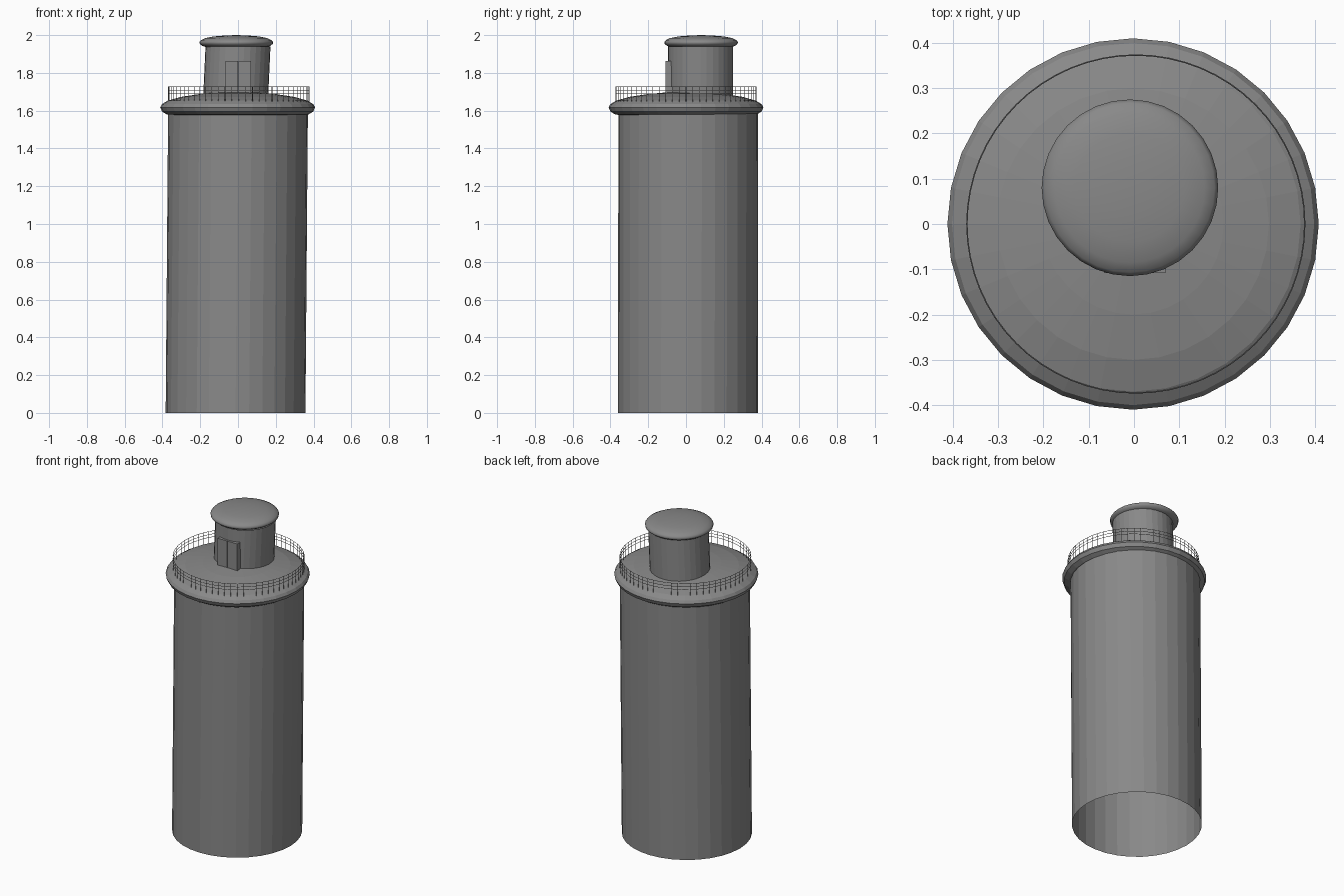
import bpy, bmesh, math
from mathutils import Vector

SIDES = 32
cube = bpy.data.objects.get("Cube")
if cube:
    bpy.data.objects.remove(cube)

grey = bpy.data.materials.new("concrete grey")
grey.use_nodes = True
grey.diffuse_color = (0.25, 0.25, 0.25, 1)
grey.node_tree.nodes["Principled BSDF"].inputs["Base Color"].default_value = grey.diffuse_color


def add_object(name, bm, smooth=False):
    bmesh.ops.recalc_face_normals(bm, faces=bm.faces)
    for f in bm.faces:
        f.smooth = smooth
    mesh = bpy.data.meshes.new(name)
    bm.to_mesh(mesh)
    bm.free()
    mesh.materials.append(grey)
    ob = bpy.data.objects.new(name, mesh)
    bpy.context.collection.objects.link(ob)
    return ob


def lathe(name, profile, base, top=None, smooth=False):
    """Skin rings of (radius, z); the axis may lean from base to top (x, y)."""
    bm = bmesh.new()
    base, top = Vector(base), Vector(top or base)
    z0, z1 = profile[0][1], profile[-1][1]
    rings = []
    for r, z in profile:
        c = base.lerp(top, (z - z0) / (z1 - z0))
        if r == 0:
            rings.append([bm.verts.new((c.x, c.y, z))] * SIDES)
            continue
        rings.append([bm.verts.new((c.x + r * math.cos(math.tau * i / SIDES),
                                    c.y + r * math.sin(math.tau * i / SIDES), z))
                      for i in range(SIDES)])
    for a, b in zip(rings, rings[1:]):
        for i in range(SIDES):
            j = (i + 1) % SIDES
            bm.faces.new(list(dict.fromkeys((a[i], a[j], b[j], b[i]))))
    return add_object(name, bm, smooth)


def box(name, lo, hi):
    bm = bmesh.new()
    bmesh.ops.create_cube(bm, size=1)
    lo, hi = Vector(lo), Vector(hi)
    for v in bm.verts:
        v.co = (lo + hi) / 2 + v.co * (hi - lo)
    return add_object(name, bm)


# Main shaft, open at the bottom and leaning slightly
lathe("tower_shaft", [(0.37, 0), (0.37, 1.6)], (-0.013, 0.01), (0, 0.012))

# Overhanging domed deck
lathe("deck_dome", [(0.34, 1.575), (0.375, 1.58), (0.4, 1.595), (0.41, 1.618),
                    (0.4, 1.635), (0.37, 1.653), (0.3, 1.673), (0.2, 1.688),
                    (0.1, 1.697), (0, 1.7)], (-0.002, 0))

# Turret and its rounded lid
lathe("turret", [(0.172, 1.66), (0.172, 1.94)], (-0.013, 0.076), (0, 0.076))
lathe("turret_lid", [(0, 1.934), (0.155, 1.935), (0.178, 1.942), (0.193, 1.953),
                     (0.195, 1.963), (0.187, 1.973), (0.165, 1.984),
                     (0.12, 1.993), (0.06, 1.998), (0, 2.0)],
      (-0.009, 0.08), smooth=True)

# Double door standing proud of the turret wall
for side, x0, x1 in (("right", -0.066, 0.001), ("left", 0.003, 0.07)):
    box("door_leaf_" + side, (x0, -0.108, 1.67), (x1, -0.05, 1.863))


# Railing: hoops and posts drawn as thin curves
def wire(name, paths, radius, cyclic):
    curve = bpy.data.curves.new(name, "CURVE")
    curve.dimensions = "3D"
    curve.bevel_depth = radius
    curve.bevel_resolution = 0
    for path in paths:
        spline = curve.splines.new("POLY")
        spline.points.add(len(path) - 1)
        for p, co in zip(spline.points, path):
            p.co = (*co, 1)
        spline.use_cyclic_u = cyclic
    curve.materials.append(grey)
    ob = bpy.data.objects.new(name, curve)
    bpy.context.collection.objects.link(ob)


POSTS = 64


def rim(i, z):
    a = math.tau * i / POSTS
    return (0.004 + 0.373 * math.cos(a), 0.373 * math.sin(a), z)


wire("railing_hoops", [[rim(i, z) for i in range(POSTS)] for z in (1.69, 1.708, 1.727)],
     0.0015, True)
wire("railing_posts", [[rim(i, 1.645), rim(i, 1.727)] for i in range(POSTS)], 0.0015, False)
